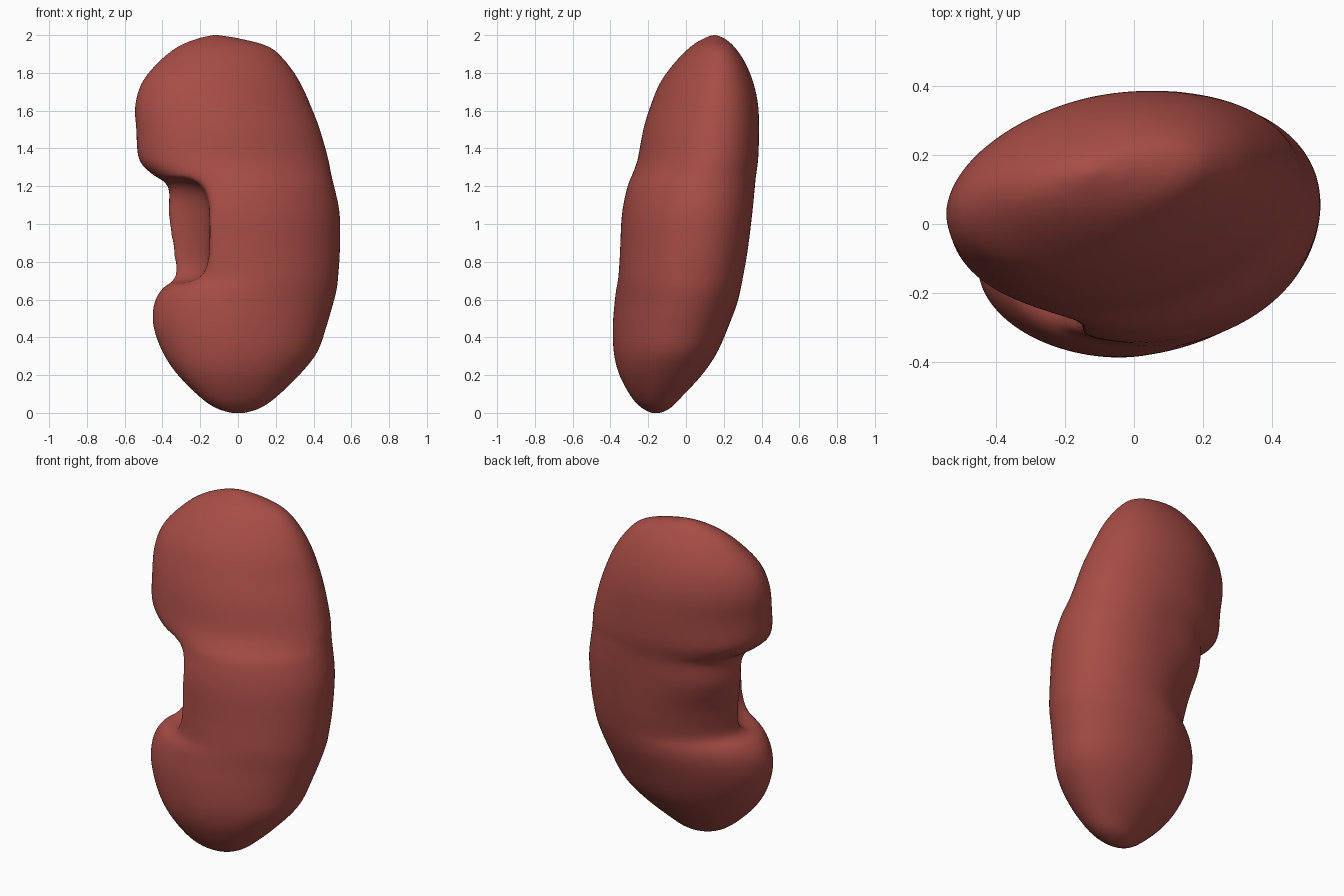
import bpy, bmesh, math
from mathutils import Matrix, Vector

default_cube = bpy.data.objects.get("Cube")
if default_cube:
    bpy.data.objects.remove(default_cube, do_unlink=True)

RING_SIDES = 64
STEPS = 4            # rings made between neighbouring sections
SKEW = 0.13          # each cross-section leans back towards +x

# Cross-sections: height, low x, high x, front y, back y
SECTIONS = [
    (-.005, 0, 0, -.16, -.16),
    (.02, -.11, .11, -.225, -.09),
    (.08, -.2, .2, -.285, -.03),
    (.2, -.32, .325, -.35, .08),
    (.32, -.40, .42, -.38, .16),
    (.46, -.45, .47, -.385, .22),
    (.58, -.445, .505, -.375, .265),
    (.66, -.40, .525, -.365, .285),
    (.71, -.34, .53, -.355, .295),
    (.85, -.35, .54, -.345, .32),
    (1.05, -.37, .54, -.335, .345),
    (1.2, -.37, .51, -.305, .36),
    (1.26, -.45, .495, -.28, .365),
    (1.34, -.525, .48, -.25, .375),
    (1.5, -.54, .435, -.22, .38),
    (1.63, -.545, .385, -.18, .375),
    (1.75, -.51, .33, -.13, .35),
    (1.86, -.42, .255, -.05, .305),
    (1.94, -.32, .165, .03, .25),
    (1.985, -.21, .0, .10, .20),
    (2.002, -.12, -.12, .15, .15),
]


def new_object(name, bm):
    bmesh.ops.recalc_face_normals(bm, faces=bm.faces[:])
    mesh = bpy.data.meshes.new(name)
    bm.to_mesh(mesh)
    bm.free()
    obj = bpy.data.objects.new(name, mesh)
    bpy.context.collection.objects.link(obj)
    return obj


def mirrored(row):
    """The section as it would continue beyond a pole, so the end is a dome."""
    z, x_low, x_high, y_front, y_back = row
    return (z, x_high, x_low, y_back, y_front)


def smooth_sections():
    """Catmull-Rom rows between the poles, without the poles themselves."""
    rows = [mirrored(SECTIONS[1])] + SECTIONS + [mirrored(SECTIONS[-2])]
    result = []
    for p, a, b, n in zip(rows, rows[1:], rows[2:], rows[3:]):
        for step in range(STEPS):
            t = step / STEPS
            result.append([
                u + t * ((v - o) + t * ((2 * o - 5 * u + 4 * v - w)
                         + t * (3 * (u - v) + w - o))) / 2
                for o, u, v, w in zip(p, a, b, n)])
    return result[1:]


def bump(z, centre, width):
    return math.exp(-((z - centre) / width) ** 2)


def fullness(z, right_side, back):
    """Superellipse power of each quarter of a section."""
    if right_side:
        return 2.05 if back else 2.3 - .45 * min(z / 1.6, 1)
    if back:
        return 1.88 + bump(z, 1.12, .17)
    return 2 - .25 * bump(z, .42, .25)


def section_ring(bm, z, x_low, x_high, y_front, y_back):
    """One skewed, rounded section of vertices."""
    centre_x, half_x = (x_low + x_high) / 2, (x_high - x_low) / 2
    centre_y, half_y = (y_front + y_back) / 2, (y_back - y_front) / 2
    ring = []
    for i in range(RING_SIDES):
        angle = math.tau * (i + .5) / RING_SIDES
        c, s = math.cos(angle), math.sin(angle)
        power = 2 / fullness(z, c > 0, s > 0)
        dx = half_x * math.copysign(abs(c) ** power, c)
        dy = half_y * math.copysign(abs(s) ** power, s)
        ring.append(bm.verts.new((centre_x + dx, centre_y + dy + SKEW * dx, z)))
    return ring


def pole(bm, row):
    return bm.verts.new(Vector((row[1], row[3], row[0])))


def build_body():
    """Loft the sections and close both ends with fans."""
    bm = bmesh.new()
    rings = [section_ring(bm, *row) for row in smooth_sections()]
    bottom, top = pole(bm, SECTIONS[0]), pole(bm, SECTIONS[-1])
    for i in range(RING_SIDES):
        j = (i + 1) % RING_SIDES
        for low, high in zip(rings, rings[1:]):
            bm.faces.new((low[i], low[j], high[j], high[i]))
        bm.faces.new((bottom, rings[0][j], rings[0][i]))
        bm.faces.new((top, rings[-1][i], rings[-1][j]))
    return new_object("kidney_body", bm)


def build_hollow_cutter():
    """Squared-off ellipsoid turned to face the front corner of the notch."""
    bm = bmesh.new()
    bmesh.ops.create_icosphere(bm, subdivisions=4, radius=1)
    for v in bm.verts:
        flat = math.hypot(v.co.x, v.co.y)
        v.co /= (flat ** 4 + abs(v.co.z) ** 4) ** .25
    turn = Matrix.Rotation(math.radians(-45), 4, 'Z')
    place = Matrix.Translation((-.395, -.245, .965))
    size = Matrix.Diagonal((.26, .23, .28, 1))
    bm.transform(place @ turn @ size)
    cutter = new_object("hollow_cutter", bm)
    cutter.hide_render = True
    return cutter


def apply_modifier(obj, kind, **settings):
    modifier = obj.modifiers.new(kind.lower(), kind)
    for key, value in settings.items():
        setattr(modifier, key, value)
    bpy.ops.object.modifier_apply(modifier=modifier.name)


# Organ body with the inner hollow carved out and softened
body = build_body()
cutter = build_hollow_cutter()
bpy.ops.object.select_all(action='DESELECT')
bpy.context.view_layer.objects.active = body
body.select_set(True)
apply_modifier(body, 'BOOLEAN', operation='DIFFERENCE', object=cutter, solver='EXACT')
apply_modifier(body, 'REMESH', mode='VOXEL', voxel_size=.016)
apply_modifier(body, 'SMOOTH', factor=.5, iterations=12)
bpy.data.objects.remove(cutter, do_unlink=True)

# Single fleshy red
flesh = bpy.data.materials.new("flesh_red")
flesh.use_nodes = True
colour = (.385, .073, .06, 1)
flesh.diffuse_color = colour
flesh.node_tree.nodes["Principled BSDF"].inputs["Base Color"].default_value = colour
body.data.materials.clear()
body.data.materials.append(flesh)
for polygon in body.data.polygons:
    polygon.material_index = 0
    polygon.use_smooth = True
